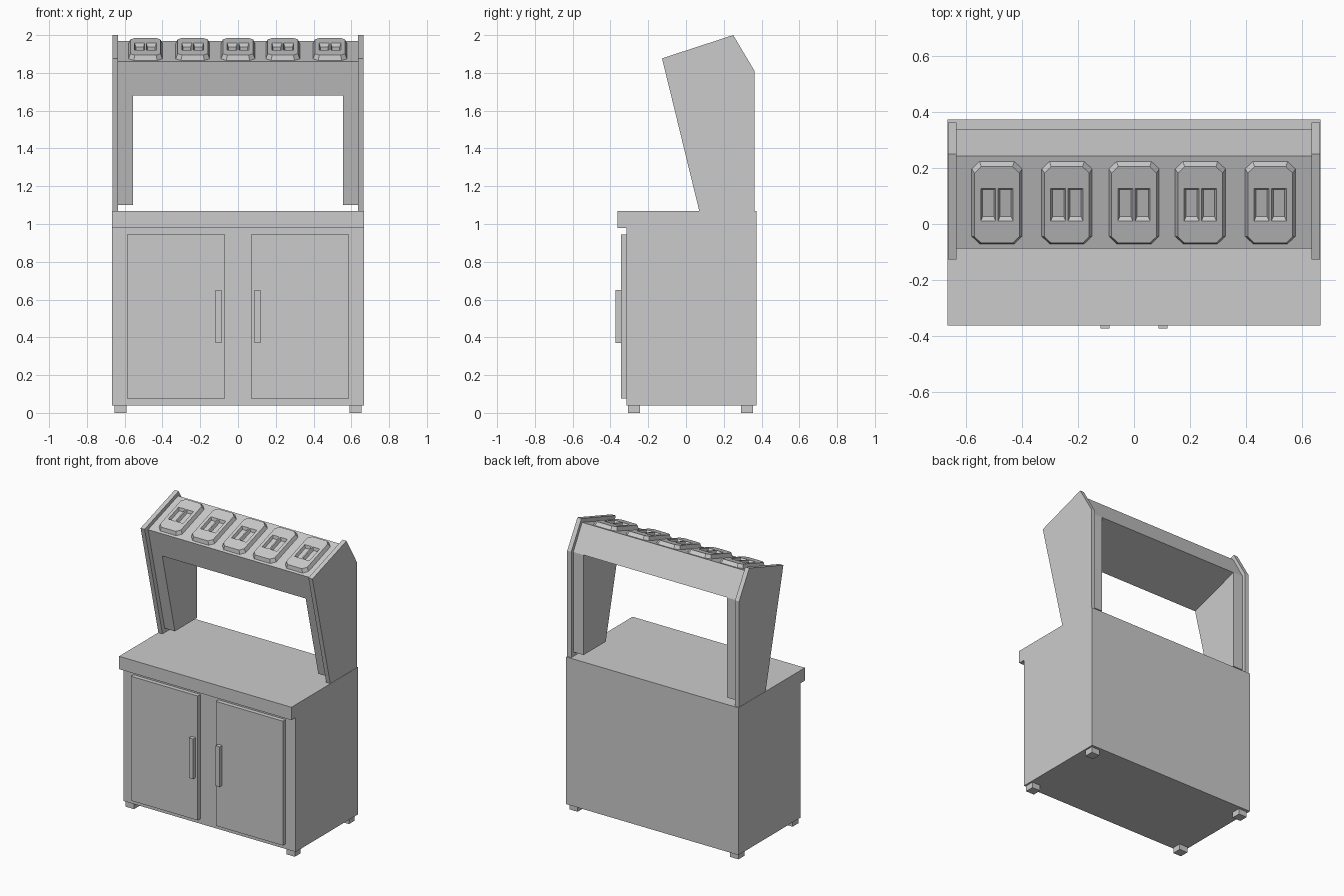
import bpy, bmesh, math
from mathutils import Matrix

if "Cube" in bpy.data.objects:
    bpy.data.objects.remove(bpy.data.objects["Cube"])


def make_object(name, bm):
    bmesh.ops.recalc_face_normals(bm, faces=bm.faces[:])
    mesh = bpy.data.meshes.new(name)
    bm.to_mesh(mesh)
    bm.free()
    obj = bpy.data.objects.new(name, mesh)
    bpy.context.collection.objects.link(obj)
    return obj


def loft(name, lower, upper):
    """Closed solid between two matching outlines."""
    bm = bmesh.new()
    a = [bm.verts.new(p) for p in lower]
    b = [bm.verts.new(p) for p in upper]
    n = len(a)
    bm.faces.new(a)
    bm.faces.new(b)
    for i in range(n):
        j = (i + 1) % n
        bm.faces.new((a[i], a[j], b[j], b[i]))
    return make_object(name, bm)


def extrude_x(name, profile, x0, x1):
    """Extrude a (y, z) side profile along x."""
    return loft(name, [(x0, y, z) for y, z in profile], [(x1, y, z) for y, z in profile])


def box(name, x0, x1, y0, y1, z0, z1):
    return extrude_x(name, [(y0, z0), (y1, z0), (y1, z1), (y0, z1)], x0, x1)


def octagon(hx, hy, c, z):
    return [(hx - c, -hy, z), (hx, -hy + c, z), (hx, hy - c, z), (hx - c, hy, z),
            (-hx + c, hy, z), (-hx, hy - c, z), (-hx, -hy + c, z), (-hx + c, -hy, z)]


def rect(cx, hx, hy, z):
    return [(cx - hx, -hy, z), (cx + hx, -hy, z), (cx + hx, hy, z), (cx - hx, hy, z)]


# Cabinet with overhanging counter
extrude_x("cabinet", [(-0.315, 0.04), (-0.315, 0.98), (-0.362, 0.98), (-0.362, 1.07),
                      (0.373, 1.07), (0.373, 0.04)], -0.667, 0.667)

# Mirrored parts
panel = [(0.07, 1.07), (-0.127, 1.877), (0.25, 2.0), (0.363, 1.81), (0.363, 1.07)]
post = [(0.095, 1.10), (-0.045, 1.68), (0.34, 1.80), (0.34, 1.10)]
for side, s in (("left", -1), ("right", 1)):
    box(side + "_door", s * 0.07, s * 0.588, -0.345, -0.315, 0.075, 0.945)
    box(side + "_handle", s * 0.087, s * 0.119, -0.373, -0.345, 0.37, 0.65)
    extrude_x(side + "_side_panel", panel, s * 0.634, s * 0.665)
    extrude_x(side + "_post", post, s * 0.555, s * 0.634)
    for end, y in (("front", -0.275), ("back", 0.323)):
        box(f"{side}_{end}_foot", s * 0.59, s * 0.655, y - 0.032, y + 0.032, 0, 0.04)

# Sloped console across the top
extrude_x("console", [(-0.045, 1.68), (-0.088, 1.86), (0.243, 1.97), (0.34, 1.80)], -0.634, 0.634)

# Switch pad: bevelled plate with two tapered recesses
pad = loft("switch_pad", octagon(0.09, 0.155, 0.028, 0), octagon(0.08, 0.144, 0.024, 0.026))
for s in (-1, 1):
    cutter = loft("recess_cutter", rect(s * 0.031, 0.020, 0.051, 0.006),
                  rect(s * 0.031, 0.029, 0.0645, 0.033))
    cutter.hide_render = True
    bpy.context.view_layer.objects.active = pad
    mod = pad.modifiers.new("recess", 'BOOLEAN')
    mod.operation = 'DIFFERENCE'
    mod.solver = 'EXACT'
    mod.object = cutter
    bpy.ops.object.modifier_apply(modifier=mod.name)
    bpy.data.objects.remove(cutter)

# Row of pads lying on the console slope
tilt = Matrix.Rotation(math.atan2(0.11, 0.331), 4, 'X')
for i, x in enumerate((-0.49, -0.24, 0.0, 0.237, 0.487)):
    obj = pad if i == 0 else bpy.data.objects.new("switch_pad", pad.data)
    if i:
        bpy.context.collection.objects.link(obj)
    obj.matrix_world = Matrix.Translation((x, 0.0765, 1.9147)) @ tilt
